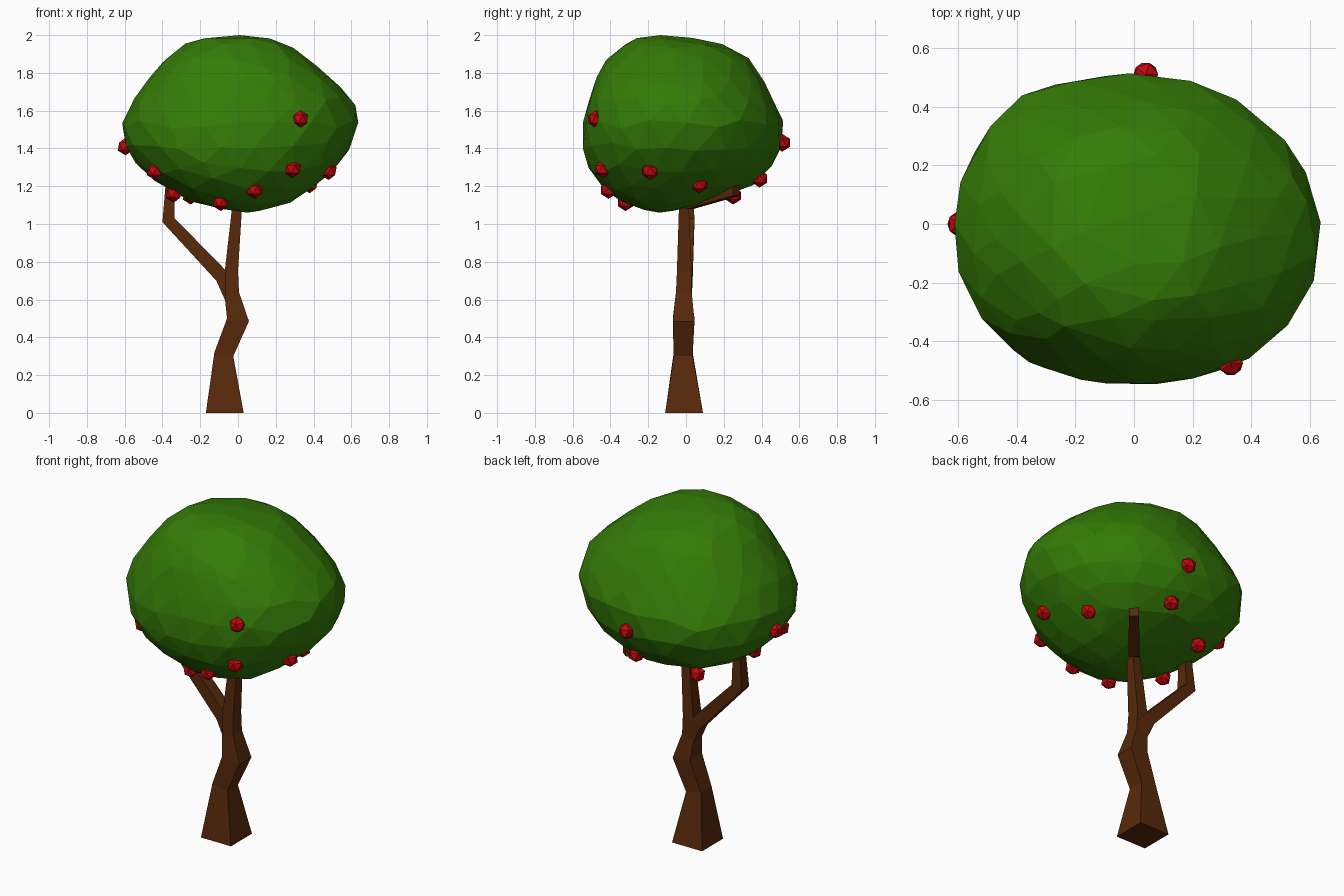
import bpy, bmesh, math, random
from mathutils import Matrix, Vector

if "Cube" in bpy.data.objects:
    bpy.data.objects.remove(bpy.data.objects["Cube"])

random.seed(4)


def material(name, rgb):
    m = bpy.data.materials.new(name)
    m.diffuse_color = (*rgb, 1)
    m.use_nodes = True
    m.node_tree.nodes["Principled BSDF"].inputs["Base Color"].default_value = m.diffuse_color
    return m


BARK = material("bark", (0.095, 0.022, 0.003))
LEAF = material("leaf", (0.035, 0.2, 0.002))
FRUIT = material("fruit", (0.55, 0.002, 0.004))


def finish(name, bm, mat):
    bmesh.ops.recalc_face_normals(bm, faces=bm.faces)
    mesh = bpy.data.meshes.new(name)
    bm.to_mesh(mesh)
    bm.free()
    mesh.materials.append(mat)
    obj = bpy.data.objects.new(name, mesh)
    bpy.context.collection.objects.link(obj)
    return obj


def limb(name, rings, turn=0):
    """Four-sided limb; each ring is (left x, left z, right x, right z, front y, back y)."""
    bm = bmesh.new()
    loops = []
    for xl, zl, xr, zr, y0, y1 in rings:
        pts = [(xl, y0, zl), (xr, y0, zr), (xr, y1, zr), (xl, y1, zl)]
        loops.append([bm.verts.new(p) for p in pts])
    for a, b in zip(loops, loops[1:]):
        for i in range(4):
            j = (i + 1) % 4
            bm.faces.new((a[i], a[j], b[j], b[i]))
    bm.faces.new(loops[0])
    bm.faces.new(loops[-1])
    bm.transform(Matrix.Rotation(turn, 4, 'Z'))
    return finish(name, bm, BARK)


# Crooked trunk
limb("trunk", [
    (-.17, 0, .03, 0, -.11, .09),
    (-.125, .32, -.025, .30, -.065, .035),
    (-.058, .50, .058, .485, -.07, .045),
    (-.07, .61, .005, .64, -.053, .03),
    (-.07, .75, .0, .75, -.048, .03),
    (-.03, 1.10, .022, 1.10, -.037, .015),
])
# Left branch with an elbow
limb("left_branch", [
    (-.07, .60, .0, .68, -.04, .03),
    (-.115, .70, -.07, .76, -.04, .035),
    (-.40, 1.01, -.335, 1.03, -.03, .045),
    (-.38, 1.25, -.335, 1.25, -.02, .03),
])
# Branch running diagonally to the back right
limb("back_branch", [
    (-.03, 1.11, .03, 1.08, -.03, .03),
    (.275, 1.18, .35, 1.15, -.028, .028),
    (.285, 1.23, .345, 1.24, -.025, .025),
], math.radians(50))

# Crown outline by height: z, x min, x max, y min, y max
CROWN = [
    (1.06, .0, .10, -.18, -.10), (1.12, -.25, .30, -.35, .13),
    (1.22, -.43, .44, -.475, .39), (1.36, -.58, .58, -.545, .49),
    (1.50, -.615, .625, -.55, .53), (1.60, -.60, .65, -.53, .49),
    (1.77, -.47, .50, -.475, .405), (1.88, -.38, .36, -.415, .33),
    (1.95, -.29, .27, -.325, .21), (1.98, -.22, .18, -.28, .06),
    (2.00, -.06, .08, -.24, -.03),
]


def outline(z):
    for a, b in zip(CROWN, CROWN[1:]):
        if z <= b[0]:
            t = (z - a[0]) / (b[0] - a[0])
            return [p + (q - p) * t for p, q in zip(a[1:], b[1:])]
    return CROWN[-1][1:]


def bulge(c, s, low):
    """Extra fullness on the diagonals, strongest low at the back left."""
    if c > 0 and s > 0:
        q = -.02
    elif c < 0 and s > 0:
        q = .04 + .1 * low
    else:
        q = .04
    return 1.005 + q * (2 * c * s) ** 2


# Faceted crown: jittered icosphere fitted to the outline
bm = bmesh.new()
bmesh.ops.create_icosphere(bm, subdivisions=3, radius=1)
for v in bm.verts:
    d = v.co.copy()
    if abs(d.z) < .99:
        d += Vector([random.uniform(-.05, .05) for _ in range(3)])
        d.normalize()
    r = math.hypot(d.x, d.y)
    z = 1.53 + .47 * max(-1, min(1, d.z))
    x0, x1, y0, y1 = outline(z)
    c, s = (d.x / r, d.y / r) if r > .01 else (0, 0)
    k = bulge(c, s, max(0, -d.z))
    v.co = ((x0 + x1) / 2 + (x1 - x0) / 2 * c * k,
            (y0 + y1) / 2 + (y1 - y0) / 2 * s * k, z)
finish("crown", bm, LEAF)

# Fruit dotted over the lower crown
SPOTS = [
    (.33, -.475, 1.555), (.29, -.44, 1.29), (.09, -.41, 1.18), (-.09, -.32, 1.115),
    (.48, -.19, 1.28), (.38, .07, 1.21), (-.25, .25, 1.15), (.04, .51, 1.43),
    (.06, .39, 1.24), (-.595, 0, 1.41), (-.44, -.28, 1.28), (-.34, -.16, 1.16),
]
for i, p in enumerate(SPOTS):
    bm = bmesh.new()
    bmesh.ops.create_icosphere(bm, subdivisions=1, radius=.047)
    bm.transform(Matrix.Translation(p))
    finish(f"fruit_{i + 1}", bm, FRUIT)
